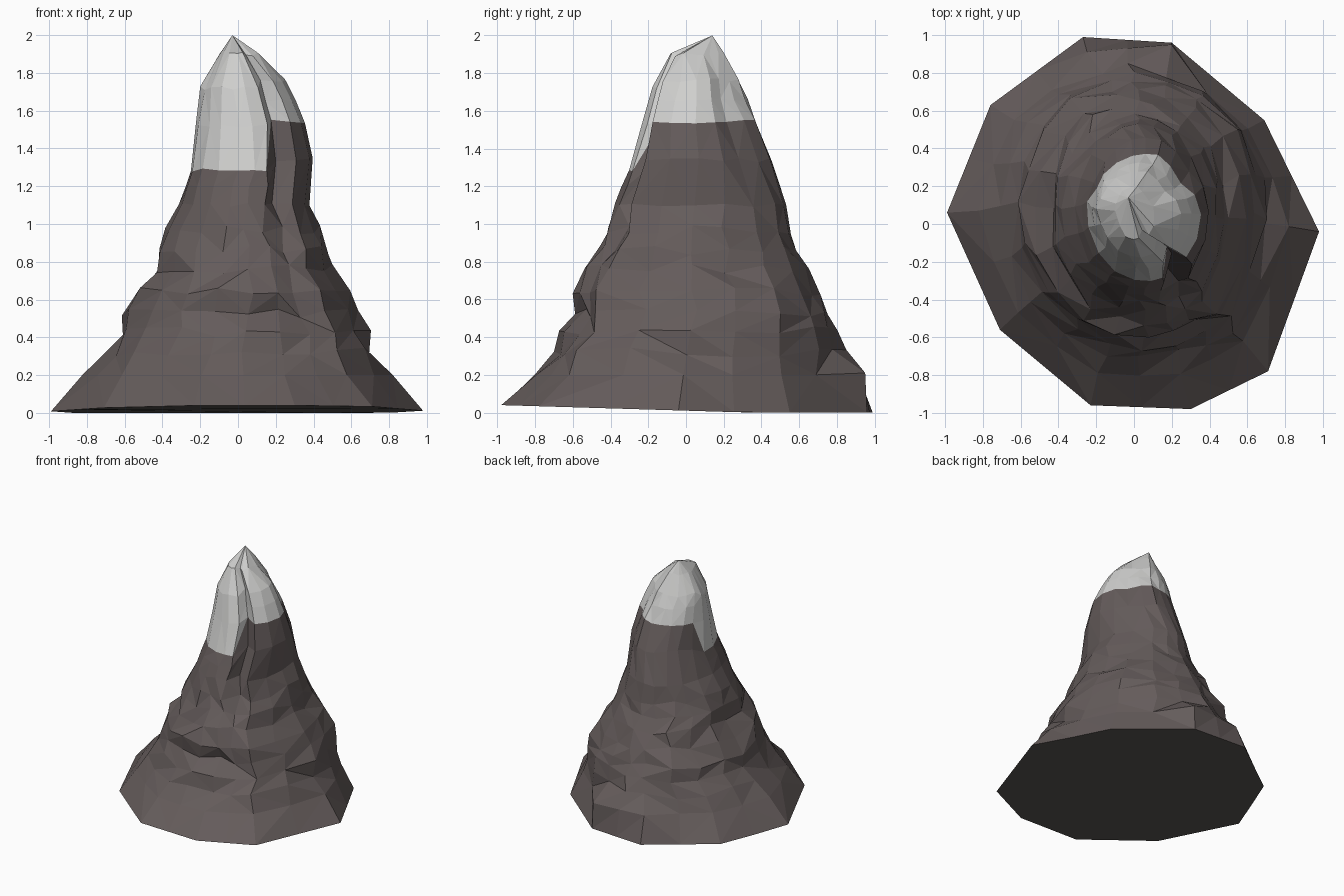
import bpy
import bmesh
import random
from math import atan2, cos, sin
from mathutils import Vector

random.seed(4)

default_cube = bpy.data.objects.get("Cube")
if default_cube:
    bpy.data.objects.remove(default_cube, do_unlink=True)


def make_material(name, colour):
    material = bpy.data.materials.new(name)
    material.use_nodes = True
    material.diffuse_color = colour
    shader = material.node_tree.nodes["Principled BSDF"]
    shader.inputs["Base Color"].default_value = colour
    shader.inputs["Roughness"].default_value = 1
    return material


rock = make_material("brown rock", (0.128, 0.106, 0.104, 1))
snow = make_material("white snow", (0.62, 0.62, 0.61, 1))
underside = make_material("dark underside", (0.103, 0.096, 0.089, 1))

# Ten-sided footprint, counter-clockwise from the left side
footprint = [Vector(p) for p in (
    (.98, -.04), (.69, .55), (.2, .96), (-.27, .99), (-.76, .63),
    (-.99, .06), (-.71, -.56), (-.23, -.96), (.3, -.98), (.71, -.78))]
outline = []
for corner, following in zip(footprint, footprint[1:] + footprint[:1]):
    outline += [corner, (corner + following) / 2]
count = len(outline)
groove = 17
snow_lobe = range(10, groove)

# Top of the low cliff at the back: outline index -> reach factor
cliff = {4: .99, 5: .955, 6: .92}

# Gully, ridges and hollow flanks: outline index -> reach factor, start height
relief = {groove: (.74, .85), 16: (.96, 1.1), 18: (1.08, .2), 19: (1.04, .8),
          1: (.93, 1.1), 2: (.79, 1.1), 3: (.89, 1.1),
          11: (.9, 1.5), 12: (.9, 1.5)}

# Mountain extents at each height: z, x low, x high, y low, y high
profile = (
    (0, -.99, .98, -.99, .99),
    (.2, -.83, .83, -.8, .9),
    (.42, -.63, .71, -.67, .82),
    (.52, -.61, .65, -.6, .74),
    (.64, -.52, .59, -.6, .7),
    (.76, -.44, .49, -.54, .64),
    (.9, -.42, .47, -.43, .56),
    (1.1, -.31, .38, -.38, .53),
    (1.36, -.23, .4, -.28, .45),
    (1.55, -.22, .35, -.23, .37),
    (1.74, -.2, .27, -.17, .29),
    (1.92, -.09, .09, -.07, .19))


def extents(z):
    """Interpolate the extents of the mountain at a height."""
    for low, high in zip(profile, profile[1:]):
        if z <= high[0]:
            t = (z - low[0]) / (high[0] - low[0])
            return [a + (b - a) * t for a, b in zip(low[1:], high[1:])]
    return profile[-1][1:]


def slope_point(index, z):
    """Point on the slope, going from the footprint to rounded sections."""
    x_low, x_high, y_low, y_high = extents(z)
    direction = outline[index]
    angle = atan2(direction.y, direction.x)
    centre = Vector((x_low + x_high, y_low + y_high)) / 2
    reach = Vector(((x_high - x_low) * cos(angle),
                    (y_high - y_low) * sin(angle))) / 2
    factor, start = relief.get(index, (1, 0))
    reach *= 1 + (factor - 1) * min(1, max(0, (z - start) * 3))
    weight = max(0, 1 - z * 2)
    return (centre + reach).lerp(direction * (1 - .85 * z), weight)


# Heights on the front lobe and on the rest of the mountain
levels = [(z, z) for z in (0, .2, .32, .43, .53, .64, .76, .86, .97, 1.1)]
levels += [(1.2, 1.34), (1.29, 1.54), (1.52, 1.66), (1.72, 1.76), (1.9, 1.9)]
snow_level = 11

mesh_builder = bmesh.new()
rings = []
for level, (lobe_z, other_z) in enumerate(levels):
    ring = []
    for i in range(count):
        z = lobe_z if i in snow_lobe else other_z
        point = slope_point(i, z)
        if level == 0:
            # Slightly uneven bottom edge
            z = max(0, .01 - point.y * .03)
        elif level == 1 and i in cliff:
            point, z = outline[i] * cliff[i], .21
        elif level > 1:
            # Broken ledges on the lower slopes, calmer towards the snow
            rough = .026 if level < 9 else .012
            z += random.uniform(-rough, rough)
            point *= 1 + random.uniform(-rough, rough)
            side = Vector((-point.y, point.x)).normalized()
            point += side * random.uniform(-rough, rough)
            # Occasional jutting boulders and notches
            if level < 9 and random.random() < .18:
                point *= random.choice((.95, 1.04))
        ring.append(mesh_builder.verts.new((point.x, point.y, z)))
    rings.append(ring)

# Slope faces, split into random triangles
for level, (lower, upper) in enumerate(zip(rings, rings[1:])):
    for i in range(count):
        j = (i + 1) % count
        a, b, c, d = lower[i], lower[j], upper[j], upper[i]
        if random.random() < .5:
            triangles = ((a, b, c), (a, c, d))
        else:
            triangles = ((a, b, d), (b, c, d))
        for triangle in triangles:
            face = mesh_builder.faces.new(triangle)
            face.material_index = int(level >= snow_level)

# Pointed summit and flat underside
summit = mesh_builder.verts.new((-.03, .14, 2))
for i in range(count):
    face = mesh_builder.faces.new((rings[-1][i], rings[-1][(i + 1) % count], summit))
    face.material_index = 1
bottom = mesh_builder.faces.new(rings[0][::-1])
bottom.material_index = 2
bmesh.ops.recalc_face_normals(mesh_builder, faces=mesh_builder.faces[:])

mesh = bpy.data.meshes.new("mountain")
mesh_builder.to_mesh(mesh)
mesh_builder.free()
for material in (rock, snow, underside):
    mesh.materials.append(material)
mountain = bpy.data.objects.new("mountain", mesh)
bpy.context.collection.objects.link(mountain)
